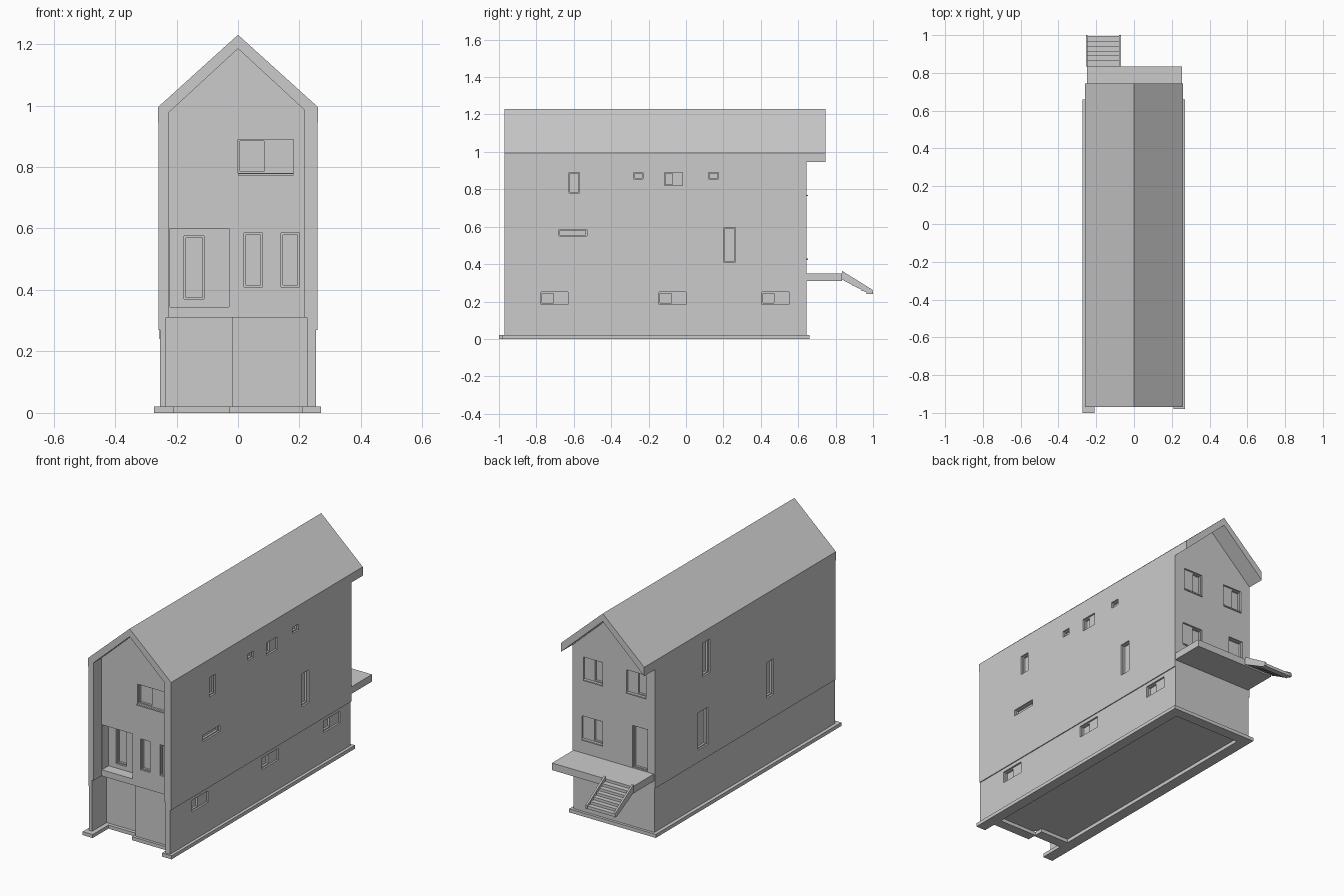
import bpy, bmesh

if "Cube" in bpy.data.objects:
    bpy.data.objects.remove(bpy.data.objects["Cube"])


def make(name, bm):
    bmesh.ops.recalc_face_normals(bm, faces=bm.faces)
    me = bpy.data.meshes.new(name)
    bm.to_mesh(me)
    bm.free()
    ob = bpy.data.objects.new(name, me)
    bpy.context.collection.objects.link(ob)
    return ob


def boxes(name, items):
    """One object from boxes given as (x0, x1, y0, y1, z0, z1)."""
    bm = bmesh.new()
    for x0, x1, y0, y1, z0, z1 in items:
        vs = bmesh.ops.create_cube(bm, size=1)['verts']
        for v in vs:
            v.co = (x0 if v.co.x < 0 else x1, y0 if v.co.y < 0 else y1, z0 if v.co.z < 0 else z1)
    return make(name, bm)


def prism(name, pts, a, b, axis='y'):
    """Extrude a 2D profile (xz or yz) along y or x."""
    bm = bmesh.new()
    put = (lambda p, t: (p[0], t, p[1])) if axis == 'y' else (lambda p, t: (t, p[0], p[1]))
    f = bm.faces.new([bm.verts.new(put(p, a)) for p in pts])
    new = bmesh.ops.extrude_face_region(bm, geom=[f])['geom']
    d = (0, b - a, 0) if axis == 'y' else (b - a, 0, 0)
    bmesh.ops.translate(bm, vec=d, verts=[g for g in new if isinstance(g, bmesh.types.BMVert)])
    return make(name, bm)


def cut(ob, items):
    """Subtract a set of boxes from an object."""
    cutter = boxes("cutter", items)
    cutter.hide_render = True
    m = ob.modifiers.new("cut", 'BOOLEAN')
    m.operation, m.solver, m.object = 'DIFFERENCE', 'EXACT', cutter
    bpy.context.view_layer.objects.active = ob
    bpy.ops.object.modifier_apply(modifier=m.name)
    bpy.data.objects.remove(cutter)


# House body with slightly wider upper floors
FRONT, WALL_F, ENTRY, BACK = -0.97, -0.90, -0.84, 0.645
house = prism("house_walls", [(-.253, .02), (.253, .02), (.253, .27), (.258, .27), (.258, .947),
                              (0, 1.185), (-.258, .947), (-.258, .27), (-.253, .27)], FRONT, BACK)

# Front recesses: lower floor, entry side, upper facade, porch
cut(house, [(-.235, .225, -1.1, -.89, -.1, .31)])
cut(house, [(-.235, -.02, -1.1, ENTRY, -.1, .31)])
cut(house, [(-.225, .215, -1.1, WALL_F, .30, 1.4)])
cut(house, [(-.222, -.03, -1.1, ENTRY, .345, .60)])

# Windows: side, horizontal range, height range, share of the width that is deep glass
WINDOWS = [
    ('front', 0, .18, .78, .89, .5), ('front', .02, .08, .41, .585, 1), ('front', .14, .20, .41, .585, 1),
    ('porch', -.175, -.11, .37, .575, 1),
    ('right', .20, .265, .41, .595, 1), ('right', -.28, -.23, .855, .89, 1),
    ('right', -.115, -.02, .82, .89, .5), ('right', .12, .175, .855, .89, 1),
    ('right', -.625, -.57, .78, .89, 1), ('right', -.68, -.53, .55, .585, 1),
    ('right', -.775, -.63, .185, .25, .5), ('right', -.145, 0, .185, .25, .5),
    ('right', .405, .55, .185, .25, .5),
    ('left', .17, .26, .34, .55, 1), ('left', -.415, -.353, .40, .60, 1), ('left', .155, .22, .74, .93, 1),
    ('back', .07, .19, .77, .895, .5), ('back', -.20, -.08, .77, .895, .5),
    ('back', .07, .20, .43, .56, .5), ('back', -.21, -.117, .352, .59, 1),
]


def opening(side, a, b, z0, z1, depth):
    if side in ('front', 'porch'):
        y = WALL_F if side == 'front' else ENTRY
        return (a, b, y - .03, y + depth, z0, z1)
    if side == 'back':
        return (a, b, BACK - depth, BACK + .05, z0, z1)
    w = .258 if z0 > .27 else .253
    return (w - depth, w + .05, a, b, z0, z1) if side == 'right' else (-w - .05, depth - w, a, b, z0, z1)


reveals = [opening(s, a, b, z0, z1, .01) for s, a, b, z0, z1, k in WINDOWS]
glass = [opening(s, a + .006, a + (b - a) * k - .006, z0 + .006, z1 - .006, .022)
         for s, a, b, z0, z1, k in WINDOWS]
cut(house, reveals)
cut(house, glass)

# Thin sills under the double windows of front and back
boxes("window_sills", [(0, .18, WALL_F - .008, WALL_F + .009, .772, .779),
                       (.07, .19, BACK - .009, BACK + .006, .763, .77),
                       (-.20, -.08, BACK - .009, BACK + .006, .763, .77),
                       (.07, .20, BACK - .009, BACK + .006, .423, .43)])

# Gable roof, overhanging at the back
prism("roof", [(-.26, .995), (0, 1.23), (.26, .995), (.26, .945), (0, 1.185), (-.26, .945)], FRONT, .745)

# Foundation ring following the stepped front
boxes("foundation", [(-.273, -.21, -1, .66, 0, .02), (.21, .27, -.98, .66, 0, .02),
                     (-.21, .21, .60, .66, 0, .02), (-.21, -.03, -.86, -.80, 0, .02),
                     (-.03, .21, -.905, -.85, 0, .02)])

# Rear deck
boxes("rear_deck", [(-.25, .255, .64, .835, .31, .35)])

# Rear stairs: two stringers and six treads
for n, x in (("left", -.255), ("right", -.08)):
    prism("stringer_" + n, [(.833, .365), (.998, .262), (1.0, .24), (.98, .24), (.833, .318)], x, x + .01, 'x')
boxes("stair_treads", [(-.247, -.078, .835 + i * .026, .865 + i * .026, .318 - i * .0155, .335 - i * .0155)
                       for i in range(6)])
